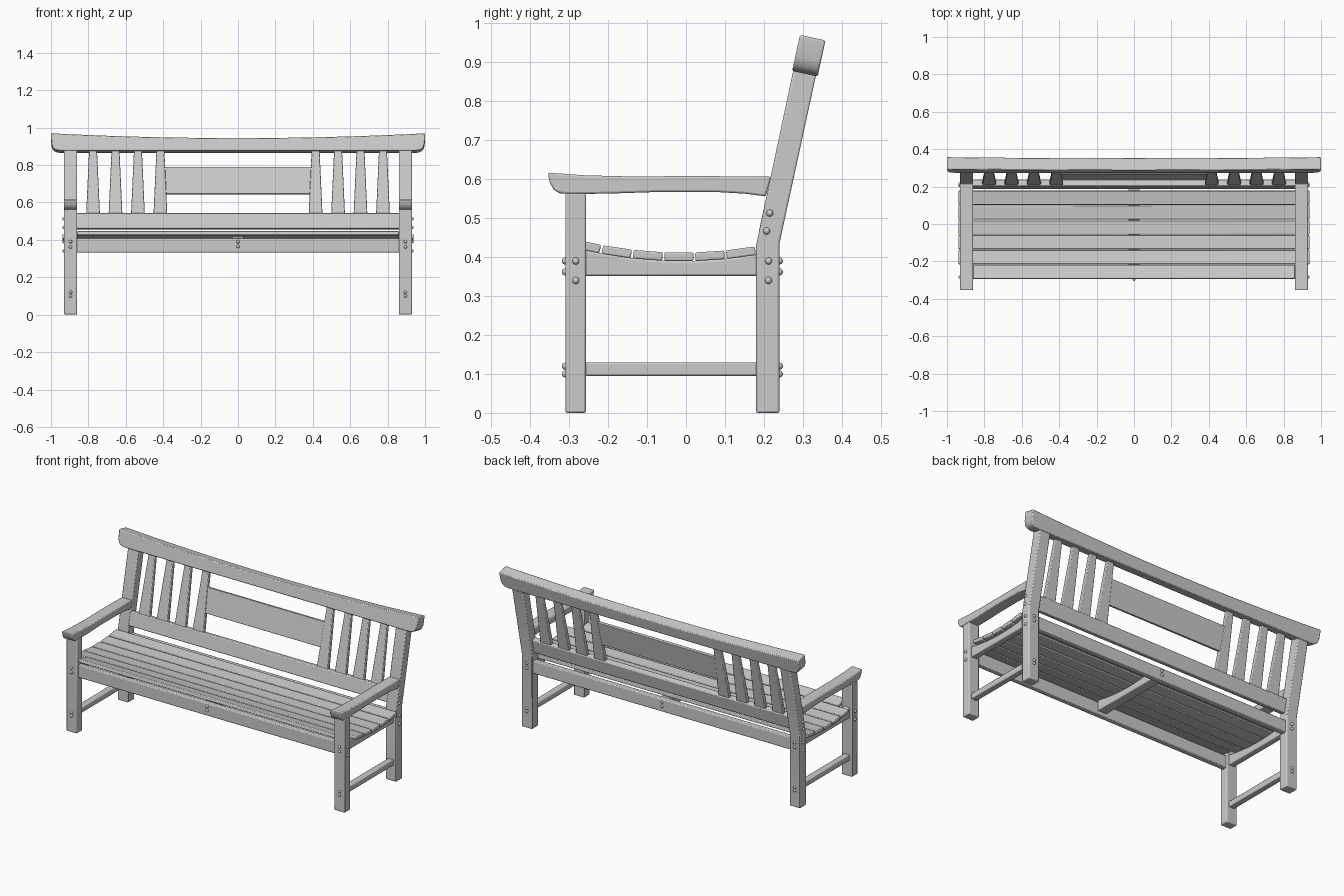
import bpy, math
from mathutils import Matrix, Vector

cube = bpy.data.objects.get("Cube")
if cube:
    bpy.data.objects.remove(cube, do_unlink=True)

GREY = (0.6, 0.6, 0.6, 1)
mat = bpy.data.materials.new("plain_grey")
mat.use_nodes = True
mat.diffuse_color = GREY
mat.node_tree.nodes["Principled BSDF"].inputs["Base Color"].default_value = GREY

# Frame of the reclined back: origin at the bend of the rear posts
LEAN = math.radians(12.2)
BACK = Matrix.Translation((0, 0.21, 0.43)) @ Matrix.Rotation(-LEAN, 4, 'X')


def finish(obj, bevel):
    obj.data.materials.append(mat)
    if bevel:
        mod = obj.modifiers.new("soft_edges", 'BEVEL')
        mod.width = bevel
        mod.segments = 2
        mod.limit_method = 'ANGLE'
        mod.angle_limit = math.radians(40)
    bpy.ops.object.select_all(action='DESELECT')
    obj.select_set(True)
    bpy.context.view_layer.objects.active = obj
    bpy.ops.object.shade_smooth_by_angle(angle=math.radians(35))
    return obj


def prism(name, outline, lo, hi, axis='X', frame=None, bevel=0.005):
    """Extrude an outline (y, z for axis X; x, z for axis Y) from lo to hi."""
    n = len(outline)
    place = (lambda a, b, t: (t, a, b)) if axis == 'X' else (lambda a, b, t: (a, t, b))
    verts = [place(a, b, t) for t in (lo, hi) for a, b in outline]
    faces = [list(range(n)), list(range(n, 2 * n))]
    faces += [(i, (i + 1) % n, n + (i + 1) % n, n + i) for i in range(n)]
    mesh = bpy.data.meshes.new(name)
    mesh.from_pydata(verts, [], faces)
    obj = bpy.data.objects.new(name, mesh)
    bpy.context.collection.objects.link(obj)
    if frame:
        obj.matrix_world = frame
    bpy.ops.object.select_all(action='DESELECT')
    obj.select_set(True)
    bpy.context.view_layer.objects.active = obj
    bpy.ops.object.mode_set(mode='EDIT')
    bpy.ops.mesh.select_all(action='SELECT')
    bpy.ops.mesh.normals_make_consistent(inside=False)
    bpy.ops.object.mode_set(mode='OBJECT')
    return finish(obj, bevel)


def rect(a0, a1, b0, b1):
    return [(a0, b0), (a1, b0), (a1, b1), (a0, b1)]


def bolt(name, x, y, z):
    bpy.ops.mesh.primitive_uv_sphere_add(segments=12, ring_count=8, radius=0.009, location=(x, y, z))
    bpy.context.object.name = name
    finish(bpy.context.object, 0)


def seat_z(y):
    return 0.401 + 0.45 * (y + 0.01) ** 2


def bearer(y0, y1):
    """Side outline of a beam hollowed to carry the curved seat."""
    ys = [y1 + (y0 - y1) * i / 8 for i in range(9)]
    return [(y0, 0.352), (y1, 0.352)] + [(y, seat_z(y) - 0.011) for y in ys]


rear_post = [(0.18, 0), (0.24, 0), (0.24, 0.435), (0.335, 0.872), (0.276, 0.882), (0.18, 0.43)]
arm = [(-0.355, 0.617), (-0.35, 0.592), (-0.34, 0.573), (-0.325, 0.564), (-0.3, 0.562),
       (-0.2, 0.563), (-0.08, 0.567), (0.08, 0.567), (0.15, 0.563), (0.205, 0.556),
       (0.218, 0.607), (0, 0.608), (-0.14, 0.607), (-0.26, 0.61)]

# Legs, arms, stretchers and side bearers, on both sides
for side, s in (("left", 1), ("right", -1)):
    inner, outer = s * 0.86, s * 0.93
    prism("front_leg_" + side, rect(-0.31, -0.257, 0, 0.564), inner, outer)
    prism("rear_post_" + side, rear_post, inner, outer)
    prism("armrest_" + side, arm, inner, outer)
    prism("stretcher_" + side, rect(-0.26, 0.185, 0.095, 0.13), s * 0.875, s * 0.913)
    prism("seat_bearer_" + side, bearer(-0.26, 0.185), s * 0.875, s * 0.913)
    for z in (0.39, 0.362, 0.12, 0.1):
        bolt("front_bolt_" + side, s * 0.895, -0.31, z)
        bolt("rear_bolt_" + side, s * 0.895, 0.24, z)
    for y, z in ((-0.283, 0.39), (-0.283, 0.34), (0.212, 0.39), (0.212, 0.34),
                 (0.207, 0.467), (0.215, 0.513)):
        bolt("side_bolt_" + side, outer, y, z)

# Aprons and the middle bearer
prism("front_apron", rect(-0.295, -0.262, 0.333, 0.408), -0.865, 0.865)
prism("rear_apron", rect(0.195, 0.23, 0.333, 0.408), -0.865, 0.865)
prism("middle_bearer", bearer(-0.265, 0.2), -0.03, 0.03)
for z in (0.39, 0.365):
    bolt("front_apron_bolt", 0, -0.295, z)
    bolt("rear_apron_bolt", 0, 0.23, z)

# Seat slats following the dished seat; the front one fits between the legs
for i in range(6):
    y = -0.257 + 0.0796 * i
    frame = (Matrix.Translation((0, y, seat_z(y)))
             @ Matrix.Rotation(math.atan(0.9 * (y + 0.01)), 4, 'X'))
    half = 0.86 if i == 0 else 0.938
    prism("seat_slat", rect(-0.0375, 0.0375, -0.011, 0.011), -half, half, frame=frame, bevel=0.004)

# Reclined back: lower rail, tapered slats and centre panel
prism("lower_back_rail", rect(-0.03, 0.006, 0.026, 0.11), -0.865, 0.865, frame=BACK)
for s in (1, -1):
    for i in range(4):
        x = s * (0.775 - 0.12 * i)
        outline = [(x - 0.037, 0.1), (x + 0.037, 0.1), (x + 0.021, 0.46), (x - 0.021, 0.46)]
        prism("back_slat", outline, -0.024, 0, 'Y', BACK, 0.004)
panel = [(-0.39, 0.217), (0.39, 0.217), (0.395, 0.365), (-0.395, 0.365)]
prism("back_panel", panel, -0.02, -0.002, 'Y', BACK, 0.003)

# Top rail: dipped upper edge and rounded lower corners
top = [(x / 10, 0.52 + 0.026 * (x / 10) ** 2) for x in range(10, -11, -1)]
corner = [(0.998, 0.49), (0.99, 0.468), (0.975, 0.456), (0.95, 0.451)]
low = [(-x, v) for x, v in corner] + corner[::-1]
prism("top_rail", top + low, -0.0335, 0.0335, 'Y', BACK)
